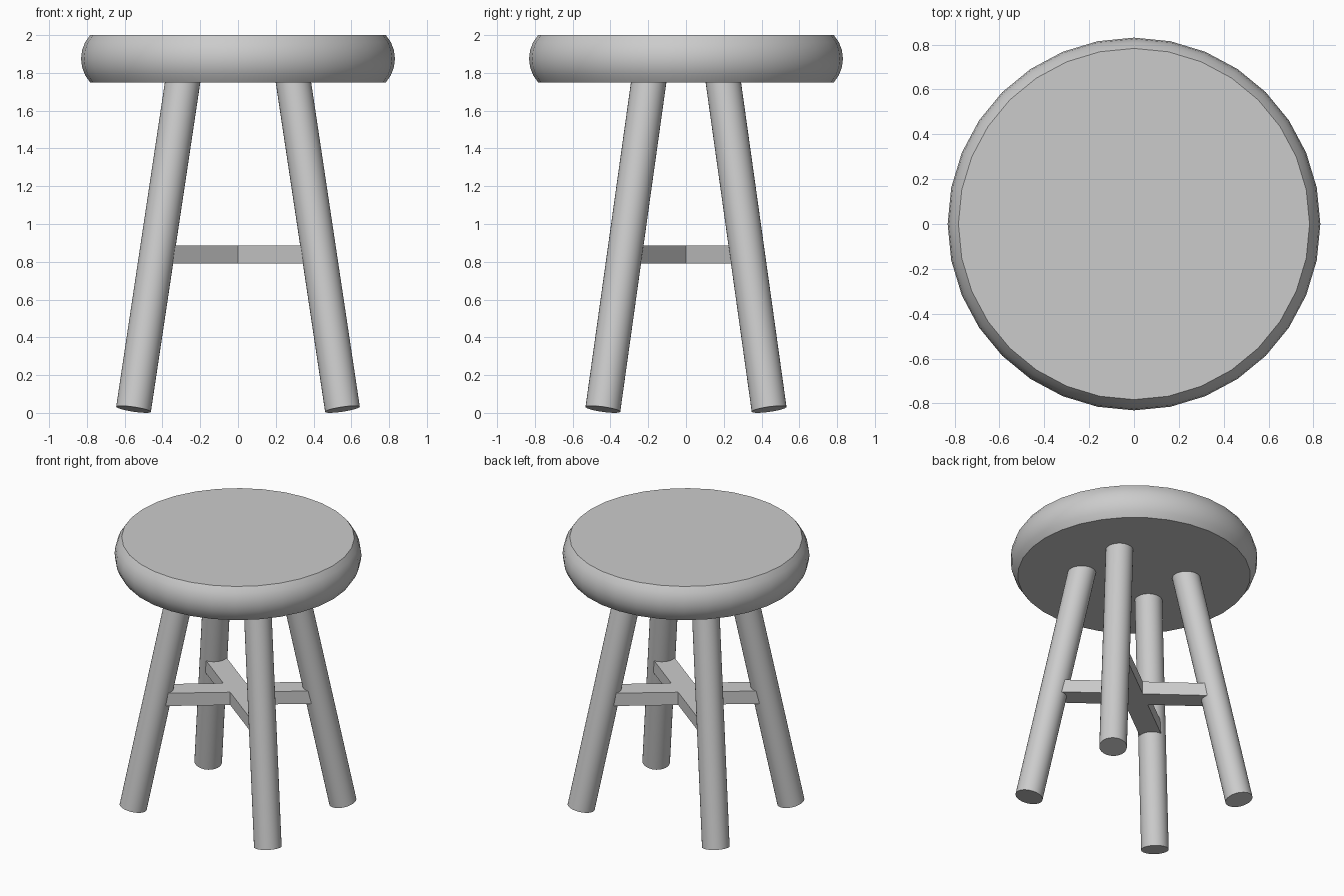
import bpy, bmesh
from math import cos, sin, pi, atan2, sqrt
from mathutils import Vector

if "Cube" in bpy.data.objects:
    bpy.data.objects.remove(bpy.data.objects["Cube"])


def make_object(name, bm, smooth=False):
    bmesh.ops.recalc_face_normals(bm, faces=bm.faces)
    mesh = bpy.data.meshes.new(name)
    bm.to_mesh(mesh)
    bm.free()
    obj = bpy.data.objects.new(name, mesh)
    bpy.context.collection.objects.link(obj)
    if smooth:
        bpy.ops.object.select_all(action='DESELECT')
        bpy.context.view_layer.objects.active = obj
        obj.select_set(True)
        bpy.ops.object.shade_smooth_by_angle(angle=0.6)
    return obj


# Seat: flat disc with a bulging arc rim
SIDES, ARC = 32, 6
half, rim, edge = 0.125, 0.831, 0.783
sag = rim - edge
R = (half ** 2 + sag ** 2) / (2 * sag)
span = atan2(half, R - sag)
bm = bmesh.new()
rings = []
for j in range(ARC + 1):
    t = -span + 2 * span * j / ARC
    r, z = rim - R + R * cos(t), 1.875 + R * sin(t)
    rings.append([bm.verts.new((r * cos(2 * pi * i / SIDES), r * sin(2 * pi * i / SIDES), z))
                  for i in range(SIDES)])
for low, high in zip(rings, rings[1:]):
    for i in range(SIDES):
        k = (i + 1) % SIDES
        bm.faces.new((low[i], low[k], high[k], high[i]))
bm.faces.new(rings[0])
bm.faces.new(rings[-1])
make_object("seat", bm, smooth=True)

# Legs: four splayed round posts, tops sunk into the seat
FOOT, SLOPE = Vector((0.553, 0.44, 0.019)), Vector((-0.15, -0.14, 1.0))
for side, sx in (("left", -1), ("right", 1)):
    for end, sy in (("front", -1), ("back", 1)):
        flip = Vector((sx, sy, 1))
        foot, top = FOOT * flip, (FOOT + SLOPE * 1.78) * flip
        axis = top - foot
        bm = bmesh.new()
        bmesh.ops.create_cone(bm, cap_ends=True, segments=32,
                              radius1=0.093, radius2=0.093, depth=axis.length)
        bmesh.ops.rotate(bm, verts=bm.verts, cent=(0, 0, 0),
                         matrix=axis.to_track_quat('Z', 'Y').to_matrix())
        bmesh.ops.translate(bm, verts=bm.verts, vec=(foot + top) / 2)
        make_object(f"{end}_{side}_leg", bm, smooth=True)

# Stretcher: one flat cross joining diagonally opposite legs
at = FOOT + SLOPE * (0.838 - FOOT.z)
reach, h = sqrt(at.x ** 2 + at.y ** 2), 0.073
c, s = at.x / reach, at.y / reach
arm = [(h / s, 0), (at.x + h * s, at.y - h * c), (at.x - h * s, at.y + h * c)]
mirror_arm = [(0, h / c), (-arm[2][0], arm[2][1]), (-arm[1][0], arm[1][1])]
outline = arm + mirror_arm
outline += [(-x, -y) for x, y in outline]
bm = bmesh.new()
base = bm.faces.new([bm.verts.new((x, y, 0.79)) for x, y in outline])
ext = bmesh.ops.extrude_face_region(bm, geom=[base], use_keep_orig=True)
bmesh.ops.translate(bm, vec=(0, 0, 0.095),
                    verts=[v for v in ext["geom"] if isinstance(v, bmesh.types.BMVert)])
make_object("cross_stretcher", bm)
